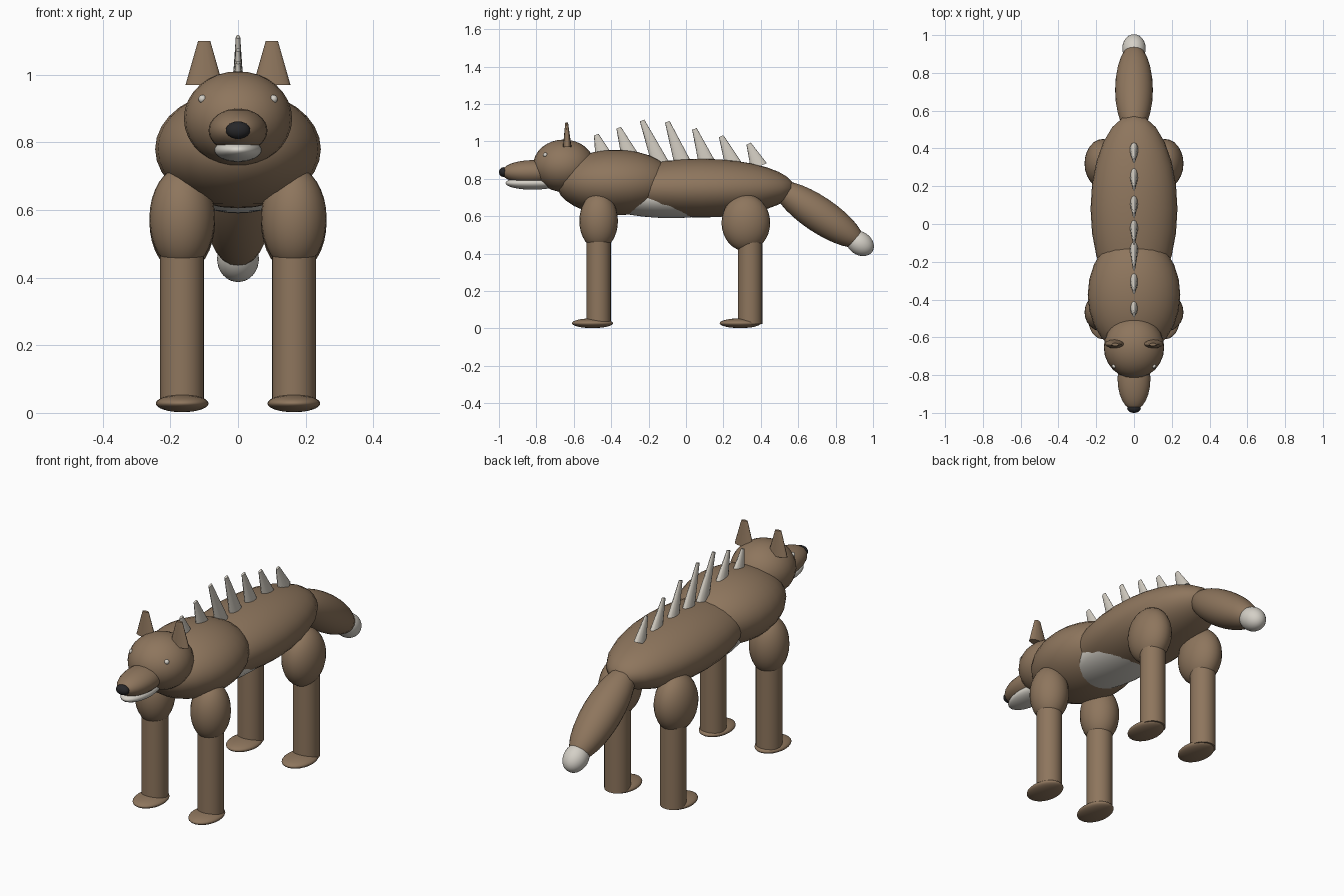
import bpy
import math
from mathutils import Vector

cube = bpy.data.objects.get("Cube")
if cube:
    bpy.data.objects.remove(cube, do_unlink=True)


def material(name, rgb):
    m = bpy.data.materials.new(name)
    m.use_nodes = True
    m.diffuse_color = (*rgb, 1)
    m.node_tree.nodes["Principled BSDF"].inputs["Base Color"].default_value = (*rgb, 1)
    return m


BROWN = material("brown fur", (0.27, 0.18, 0.11))
PALE = material("pale fur", (0.66, 0.63, 0.57))
BONE = material("bone", (0.64, 0.60, 0.53))
BLACK = material("black nose", (0.02, 0.02, 0.022))


def finish(name, mat):
    ob = bpy.context.object
    ob.name = name
    ob.data.materials.append(mat)
    bpy.ops.object.shade_smooth_by_angle(angle=math.radians(40))
    return ob


def ellipsoid(name, centre, radii, mat, pitch=0):
    bpy.ops.mesh.primitive_uv_sphere_add(segments=24, ring_count=16, radius=1, location=centre)
    ob = finish(name, mat)
    ob.scale = radii
    ob.rotation_euler.x = math.radians(pitch)
    return ob


def spike(name, base, tip, r_base, r_tip, squash, mat, sides=12):
    """Flattened blunt cone running from base to tip; squash is (x, y)."""
    a, b = Vector(base), Vector(tip)
    d = b - a
    bpy.ops.mesh.primitive_cone_add(vertices=sides, radius1=r_base, radius2=r_tip,
                                    depth=d.length, location=(a + b) / 2)
    ob = finish(name, mat)
    ob.scale = (*squash, 1)
    ob.rotation_euler.x = math.atan2(-d.y, d.z)
    return ob


# Trunk
ellipsoid("body", (0, 0.08, 0.75), (0.23, 0.5, 0.157), BROWN)
ellipsoid("chest", (0, -0.375, 0.78), (0.245, 0.32, 0.175), BROWN)
ellipsoid("belly", (0, -0.08, 0.70), (0.18, 0.4, 0.11), PALE)

# Head
ellipsoid("head", (0, -0.653, 0.87), (0.16, 0.165, 0.14), BROWN)
ellipsoid("snout", (0, -0.82, 0.835), (0.087, 0.165, 0.065), BROWN)
ellipsoid("lower_jaw", (0, -0.82, 0.777), (0.07, 0.145, 0.035), PALE)
ellipsoid("nose", (0, -0.975, 0.836), (0.036, 0.025, 0.026), BLACK)

# Tail
ellipsoid("tail", (0, 0.71, 0.61), (0.1, 0.285, 0.095), BROWN, -34)
ellipsoid("tail_tip", (0, 0.93, 0.455), (0.062, 0.08, 0.062), PALE, -34)

# Paired parts
for side, s in (("left", 1), ("right", -1)):
    ellipsoid(f"{side}_eye", (s * 0.105, -0.752, 0.928), (0.012, 0.012, 0.012), PALE)
    spike(f"{side}_ear", (s * 0.1, -0.635, 0.97), (s * 0.1, -0.638, 1.1),
          0.055, 0.018, (1, 0.42), BROWN)
    # name, thigh y, thigh half length, thigh z, shin y, foot y
    for end, ty, tr, tz, sy, fy in (("front", -0.467, 0.103, 0.575, -0.467, -0.5),
                                    ("back", 0.32, 0.13, 0.565, 0.343, 0.29)):
        x = s * 0.165
        ellipsoid(f"{side}_{end}_thigh", (x, ty, tz), (0.097, tr, 0.152), BROWN)
        bpy.ops.mesh.primitive_cylinder_add(vertices=24, radius=0.065, depth=0.46,
                                            location=(x, sy, 0.255))
        finish(f"{side}_{end}_shin", BROWN)
        ellipsoid(f"{side}_{end}_foot", (x, fy, 0.028), (0.078, 0.11, 0.026), BROWN)

# Back spines: base y, base z, tip y, tip z
spines = ((-0.44, 0.92, -0.48, 1.036), (-0.30, 0.92, -0.36, 1.073),
          (-0.135, 0.875, -0.235, 1.112), (-0.015, 0.875, -0.1, 1.105),
          (0.115, 0.875, 0.045, 1.067), (0.255, 0.87, 0.188, 1.028),
          (0.39, 0.865, 0.335, 0.988))
for i, (by, bz, ty, tz) in enumerate(spines, 1):
    spike(f"back_spine_{i}", (0, by, bz), (0, ty, tz), 0.046, 0.013, (0.5, 1), BONE)
